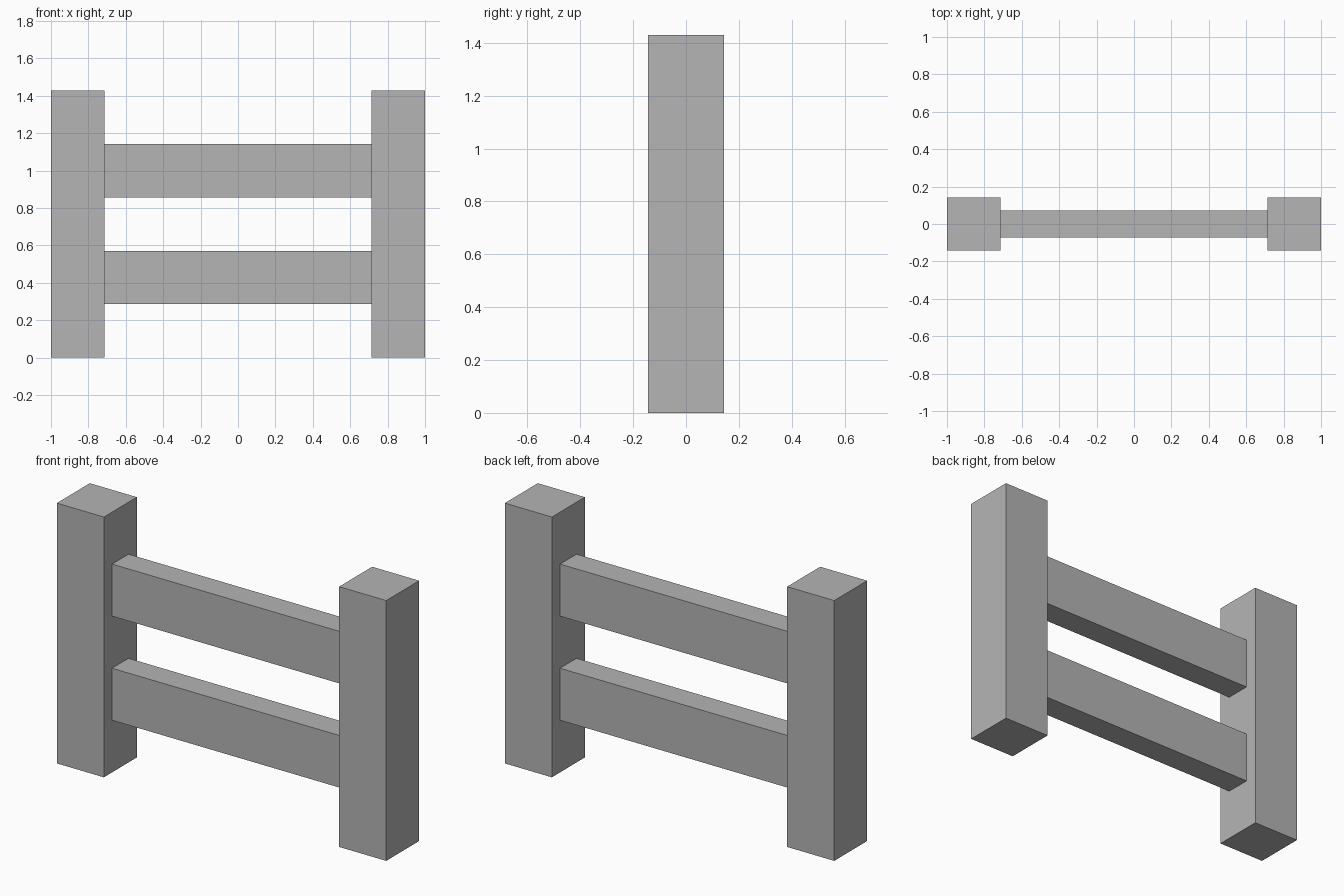
import bpy

cube = bpy.data.objects.get("Cube")
if cube:
    bpy.data.objects.remove(cube, do_unlink=True)

U = 1 / 7  # module: the whole fence is 14 modules wide

grey = bpy.data.materials.new("plain grey")
grey.use_nodes = True
colour = (0.46, 0.46, 0.46, 1)
grey.diffuse_color = colour
grey.node_tree.nodes["Principled BSDF"].inputs["Base Color"].default_value = colour


def box(name, centre, size):
    """Add a box, with centre and size given in modules."""
    bpy.ops.mesh.primitive_cube_add(size=1, location=[c * U for c in centre])
    obj = bpy.context.object
    obj.name = name
    obj.scale = [s * U for s in size]
    bpy.ops.object.transform_apply(location=False, rotation=False, scale=True)
    obj.data.materials.append(grey)
    return obj


# Square posts at each end
for side, x in (("left", 6), ("right", -6)):
    box(side + "_post", (x, 0, 5), (2, 2, 10))

# Horizontal rails spanning between the posts
for level, z in (("lower", 3), ("upper", 7)):
    box(level + "_rail", (0, 0, z), (10, 1, 2))
